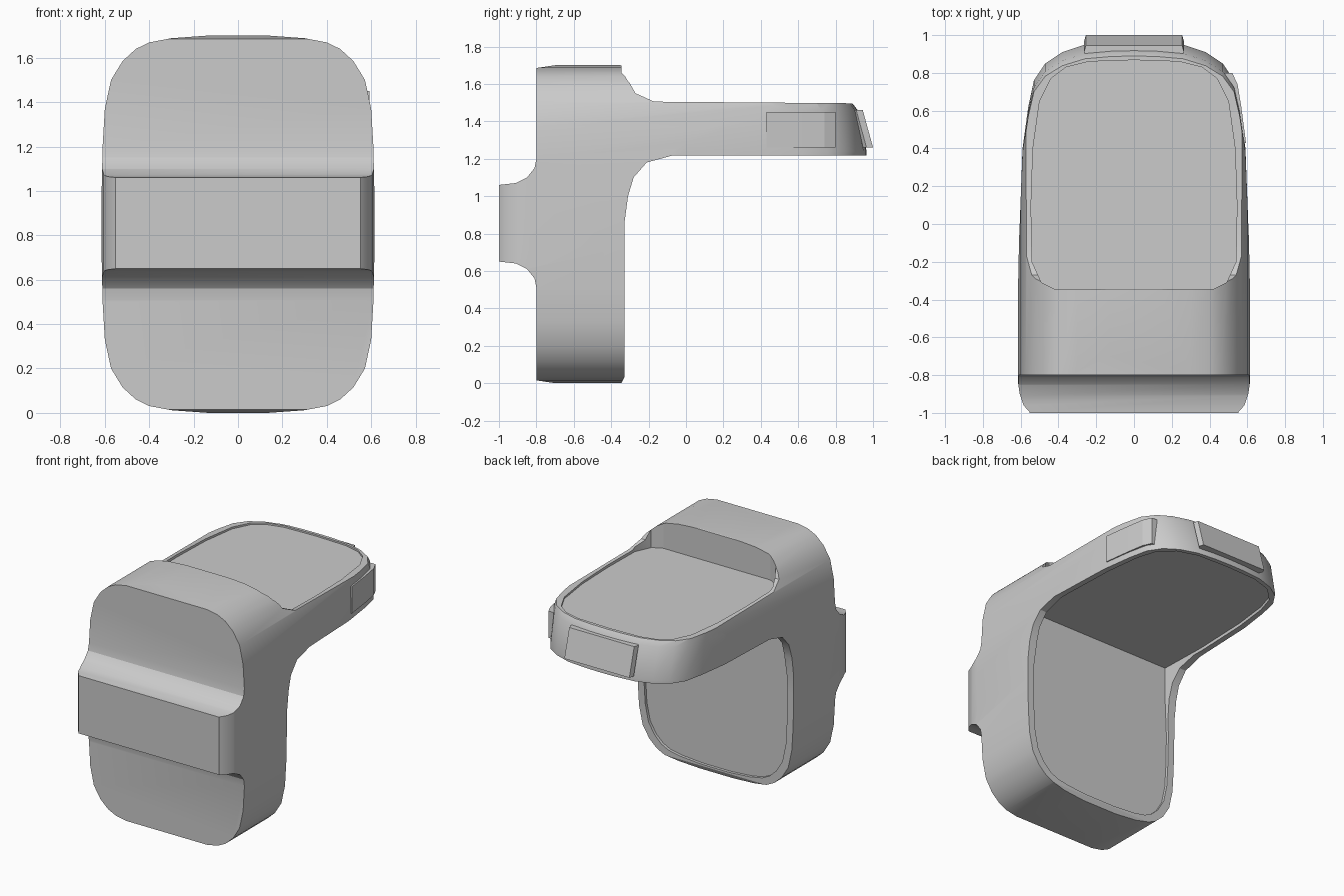
import bpy, bmesh

if "Cube" in bpy.data.objects:
    bpy.data.objects.remove(bpy.data.objects["Cube"])


def loft(name, rings):
    """Closed solid through rings of equal point count."""
    bm = bmesh.new()
    vs = [[bm.verts.new(p) for p in r] for r in rings]
    n = len(rings[0])
    for a, b in zip(vs, vs[1:]):
        for i in range(n):
            j = (i + 1) % n
            bm.faces.new((a[i], a[j], b[j], b[i]))
    bm.faces.new(vs[0])
    bm.faces.new(vs[-1])
    bmesh.ops.recalc_face_normals(bm, faces=bm.faces)
    me = bpy.data.meshes.new(name)
    bm.to_mesh(me)
    bm.free()
    ob = bpy.data.objects.new(name, me)
    bpy.context.collection.objects.link(ob)
    return ob


def mirrored(half):
    """Complete a half outline across x = 0."""
    return half + [(-x, v) for x, v in reversed(half) if x > 1e-6]


def boolean(target, tool, op):
    m = target.modifiers.new(op, 'BOOLEAN')
    m.operation, m.object, m.solver = op, tool, 'EXACT'
    bpy.context.view_layer.objects.active = target
    bpy.ops.object.modifier_apply(modifier=m.name)
    bpy.data.objects.remove(tool)


def smooth(ob):
    bpy.ops.object.select_all(action='DESELECT')
    ob.select_set(True)
    bpy.context.view_layer.objects.active = ob
    bpy.ops.object.shade_smooth_by_angle(angle=0.45)


# body: side profile (y, z) with front ridge, arm and concave fillets
side = [(-0.80, 0.015), (-0.70, 0), (-0.345, 0), (-0.33, 0.03), (-0.33, 0.85),
        (-0.31, 1.0), (-0.28, 1.10), (-0.21, 1.18), (-0.07, 1.218), (1.05, 1.218),
        (1.05, 1.495), (-0.17, 1.505), (-0.27, 1.55), (-0.31, 1.62), (-0.335, 1.69),
        (-0.35, 1.70), (-0.70, 1.70), (-0.80, 1.685)]
ridge = [(-0.80, 0.14), (-0.81, 0.09), (-0.85, 0.04), (-0.91, 0.01), (-1.0, 0)]
side += [(y, 1.06 + d) for y, d in ridge]
side += [(y, 0.65 - d) for y, d in reversed(ridge)]
body = loft("bracket_body", [[(x, y, z) for y, z in side] for x in (-0.8, 0.8)])

# front outline (x, z): rounded square
quarter = [(0.615, 0.12), (0.61, 0.35), (0.60, 0.52), (0.572, 0.65), (0.52, 0.735),
           (0.46, 0.79), (0.40, 0.819), (0.30, 0.838), (0.12, 0.851)]
front = mirrored([(x, 0.85 - d) for x, d in reversed(quarter)]
                 + [(x, 0.85 + d) for x, d in quarter])
boolean(body, loft("front_outline", [[(x, y, z) for x, z in front] for y in (-1.2, 1.2)]),
        'INTERSECT')

# plan outline (x, y): rounded ridge ends and a rounded arm tip that leans back
plan = mirrored([(0.55, -1.01), (0.553, -0.995), (0.585, -0.96), (0.605, -0.9), (0.62, -0.8),
                 (0.62, -0.35), (0.605, 0), (0.59, 0.4), (0.56, 0.62), (0.53, 0.76),
                 (0.47, 0.85), (0.38, 0.91), (0.26, 0.95), (0.12, 0.963), (0, 0.966)])


def plan_ring(z, s):
    return [(x, y * s if y > 0.1 else y, z) for x, y in plan]


boolean(body, loft("plan_outline", [plan_ring(-0.2, 1), plan_ring(1.24, 1),
                                    plan_ring(1.46, 0.95), plan_ring(1.51, 0.91),
                                    plan_ring(1.9, 0.91)]), 'INTERSECT')

# shallow recess on top of the arm
pad = mirrored([(0.42, -0.345), (0.49, -0.31), (0.54, -0.2), (0.545, 0.1), (0.535, 0.4),
                (0.50, 0.65), (0.44, 0.77), (0.36, 0.83), (0.24, 0.86), (0, 0.868)])
boolean(body, loft("top_recess", [[(x, y, z) for x, y in pad] for z in (1.485, 1.9)]),
        'DIFFERENCE')

# recess under the arm and on the rear of the plate
under = mirrored([(0.555, -0.35), (0.565, 0), (0.55, 0.4), (0.52, 0.65), (0.48, 0.78),
                  (0.38, 0.88), (0.24, 0.925), (0, 0.935)])
boolean(body, loft("under_recess", [[(x, y, z) for x, y in under] for z in (0.9, 1.24)]),
        'DIFFERENCE')
rear = mirrored([(x * 0.92, 0.85 - d * 0.95) for x, d in reversed(quarter)] + [(0.555, 1.0)])
boolean(body, loft("rear_recess", [[(x, y, z) for x, z in rear] for y in (-0.35, 0.5)]),
        'DIFFERENCE')
smooth(body)

# tip button: leaning block on the end of the arm
tip = mirrored([(0.20, -0.13), (0.21, -0.085), (0.265, -0.035), (0.255, 0)])
loft("tip_button", [[(x, y + d, z) for x, d in tip] for y, z in ((1.0, 1.26), (0.945, 1.46))])

# side button: low flat panel on the right edge of the arm
panel = [(0.50, 0.43), (0.593, 0.43), (0.568, 0.62), (0.548, 0.74), (0.52, 0.80), (0.48, 0.80)]
loft("side_button", [[(x, y, z) for x, y in panel] for z in (1.26, 1.45)])
